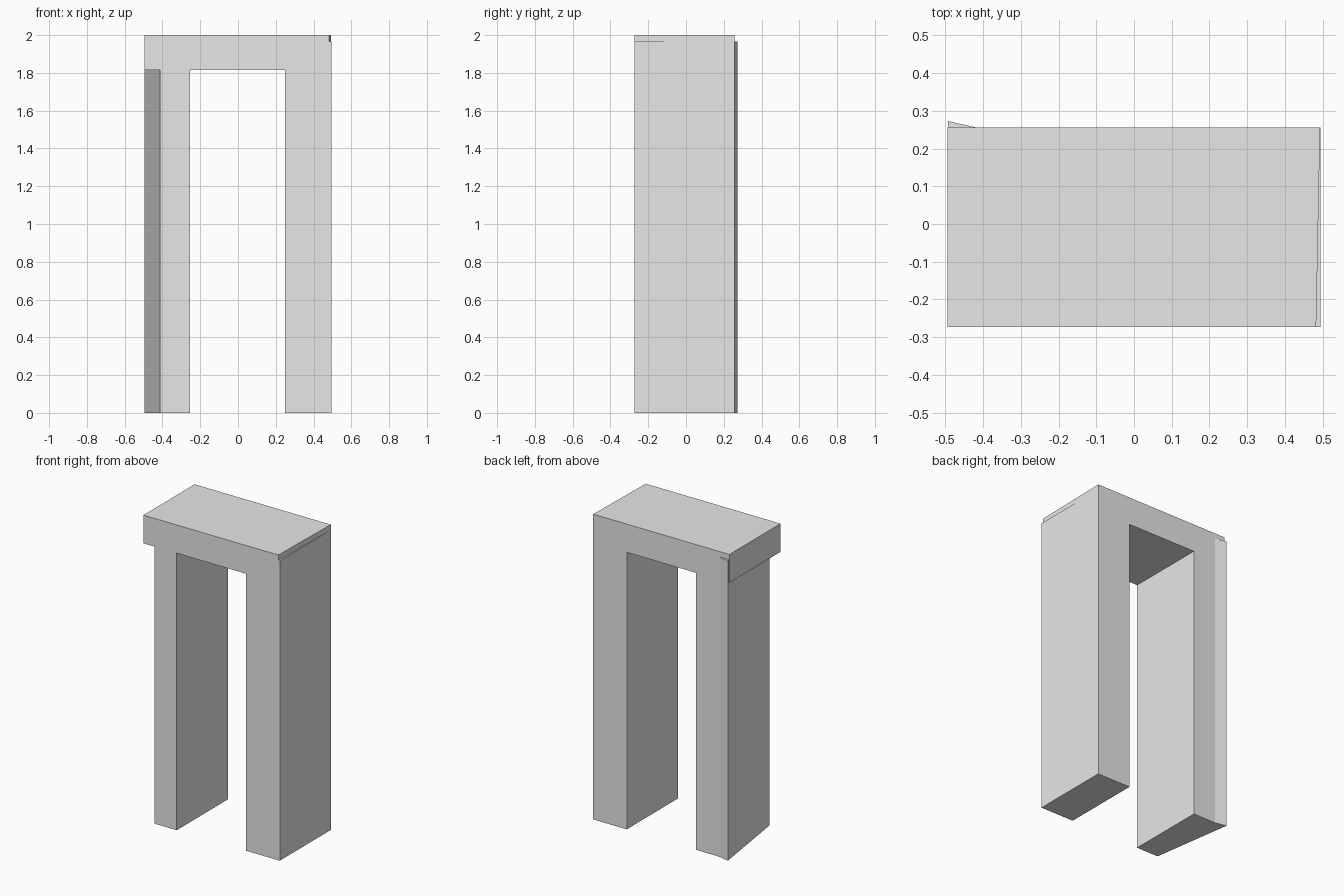
import bpy
import bmesh

cube = bpy.data.objects.get("Cube")
if cube:
    bpy.data.objects.remove(cube, do_unlink=True)

# Single plain grey
grey = bpy.data.materials.new("plain_grey")
grey.use_nodes = True
colour = (0.8, 0.8, 0.8, 1.0)
grey.diffuse_color = colour
grey.node_tree.nodes["Principled BSDF"].inputs["Base Color"].default_value = colour


def loft(name, start, end):
    """Bridge two matching closed outlines and cap both ends."""
    bm = bmesh.new()
    a = [bm.verts.new(p) for p in start]
    b = [bm.verts.new(p) for p in end]
    bm.faces.new(a)
    bm.faces.new(list(reversed(b)))
    for i in range(len(a)):
        j = (i + 1) % len(a)
        bm.faces.new((a[j], a[i], b[i], b[j]))
    bmesh.ops.recalc_face_normals(bm, faces=bm.faces[:])
    mesh = bpy.data.meshes.new(name)
    bm.to_mesh(mesh)
    bm.free()
    mesh.materials.append(grey)
    obj = bpy.data.objects.new(name, mesh)
    bpy.context.collection.objects.link(obj)
    return obj


SIDE, FRONT, BACK = 0.494, -0.273, 0.256
TOP, LEDGE, OPENING = 2.0, 1.965, 1.815


def arch_outline(y, leg_outer, cap_outer):
    """Doorway outline with its own outer leg edge and top corner."""
    points = [
        (leg_outer, 0), (leg_outer, OPENING), (-SIDE, OPENING), (-SIDE, TOP),
        (cap_outer, TOP), (cap_outer, LEDGE), (SIDE, LEDGE), (SIDE, 0),
        (0.25, 0), (0.25, OPENING), (-0.253, OPENING), (-0.253, 0),
    ]
    return [(x, y, z) for x, z in points]


# Doorway: the outer face of one leg and the top edge taper from front to back
loft("arch_frame",
     arch_outline(FRONT, -0.413, 0.483),
     arch_outline(BACK, -0.4915, 0.4935))

# Thin wedge where the skewed leg pokes out behind the lintel
wedge = [(-SIDE, 0.273), (-0.4915, BACK - 0.002), (-0.41, BACK - 0.002)]
loft("leg_back_wedge",
     [(x, y, 0) for x, y in wedge],
     [(x, y, LEDGE) for x, y in wedge])
